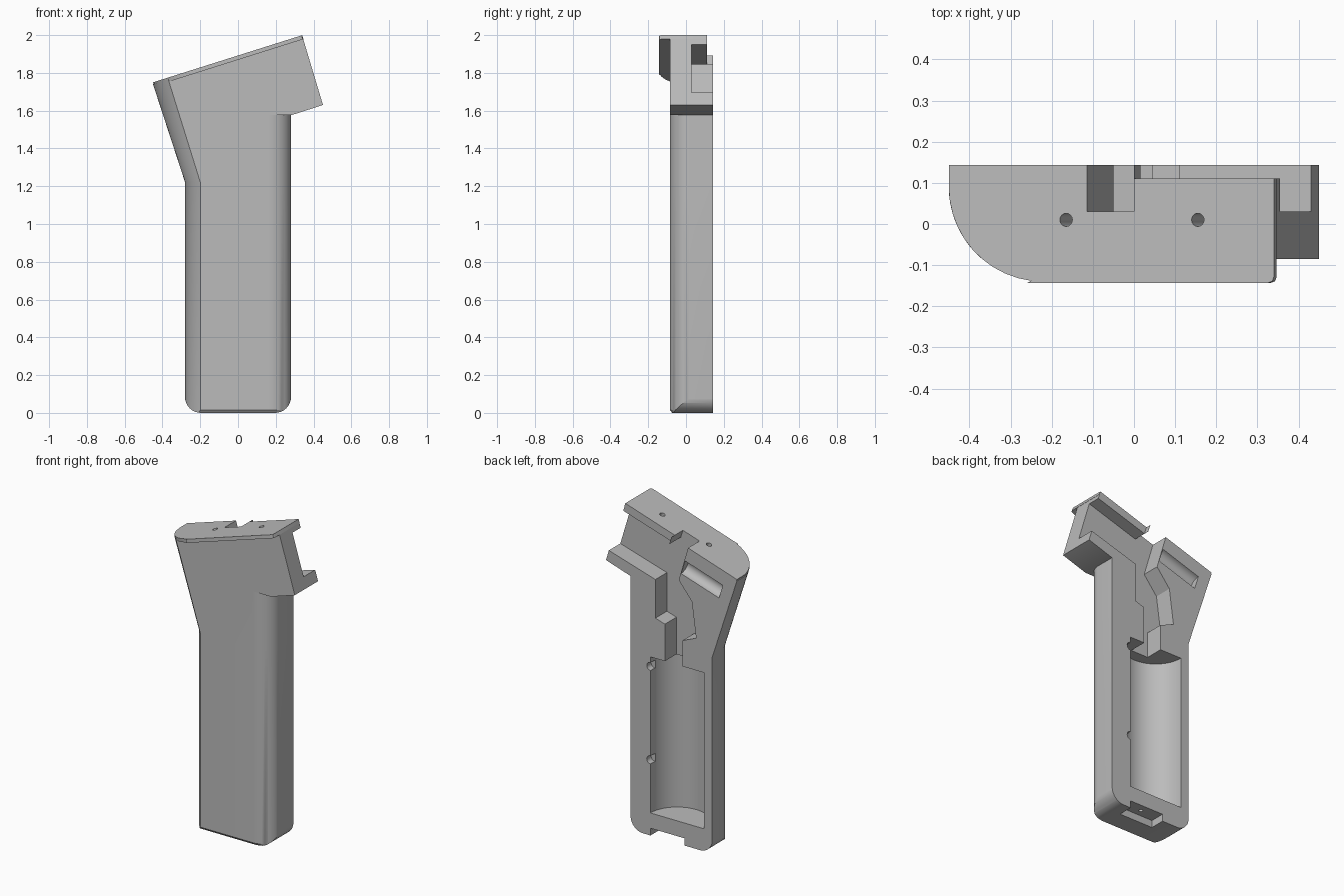
import bpy, bmesh
from math import sin, cos, pi, atan2, sqrt
from mathutils import Vector, Matrix

cube = bpy.data.objects.get("Cube")
if cube:
    bpy.data.objects.remove(cube, do_unlink=True)

BACK, FRONT = 0.143, -0.085
SLOPE = 0.316                                   # rise of the tilted top
TILT = atan2(SLOPE, 1)
TOP_LEFT = Vector((-0.45, 0, 1.75))

grey = bpy.data.materials.new("grey_plastic")
grey.use_nodes = True
grey.diffuse_color = (0.5, 0.5, 0.5, 1)
grey.node_tree.nodes["Principled BSDF"].inputs["Base Color"].default_value = (0.5, 0.5, 0.5, 1)


def loft(name, rings):
    """Closed solid through rings that have equal point counts."""
    bm = bmesh.new()
    loops = [[bm.verts.new(p) for p in ring] for ring in rings]
    n = len(loops[0])
    for a, b in zip(loops, loops[1:]):
        for i in range(n):
            j = (i + 1) % n
            bm.faces.new((a[i], a[j], b[j], b[i]))
    bm.faces.new(loops[0])
    bm.faces.new(loops[-1])
    bmesh.ops.recalc_face_normals(bm, faces=bm.faces)
    mesh = bpy.data.meshes.new(name)
    bm.to_mesh(mesh)
    bm.free()
    mesh.materials.append(grey)
    obj = bpy.data.objects.new(name, mesh)
    bpy.context.collection.objects.link(obj)
    return obj


def prism(name, outline, y0, y1):
    """Outline in x and z, pushed along y."""
    return loft(name, [[(x, y, z) for x, z in outline] for y in (y0, y1)])


def rod(name, start, end, radius, sides=24):
    start, end = Vector(start), Vector(end)
    turn = (end - start).to_track_quat('Z', 'Y').to_matrix()
    circle = [turn @ Vector((radius * cos(2 * pi * i / sides), radius * sin(2 * pi * i / sides), 0))
              for i in range(sides)]
    return loft(name, [[c + p for c in circle] for p in (start, end)])


def combine(target, tool, operation):
    """Boolean the tool into the target, then drop the tool."""
    tool.hide_render = True
    mod = target.modifiers.new(operation, 'BOOLEAN')
    mod.operation, mod.object, mod.solver = operation, tool, 'EXACT'
    bpy.context.view_layer.objects.active = target
    bpy.ops.object.modifier_apply(modifier=mod.name)
    bpy.data.objects.remove(tool, do_unlink=True)


def left_arc(x_left, y_end, steps=10):
    """Rounded front-left corner, cut off at y_end."""
    r, cy = 0.23, 0.09
    last = atan2(cy - y_end, sqrt(r * r - (cy - y_end) ** 2))
    return [(x_left + r - r * cos(last * i / steps), cy - r * sin(last * i / steps))
            for i in range(steps + 1)]


def section(x_left, front=FRONT):
    """Grip cross-section in x and y."""
    right = [(0.16 + 0.12 * sin(pi / 2 * i / 10), 0.015 + (front - 0.015) * cos(pi / 2 * i / 10))
             for i in range(11)]
    return [(x_left, BACK)] + left_arc(x_left, front) + right + [(0.28, BACK)]


# Grip, leaning outwards on the left above the bend
top_ring = [(x, y, TOP_LEFT.z - 0.01 + (x - TOP_LEFT.x) * SLOPE) for x, y in section(-0.45)]
rings = [[(x, y, z) for x, y in section(-0.28, f)]
         for z, f in ((0, -0.073), (0.015, FRONT), (1.22, FRONT))]
shell = loft("handle_shell", rings + [top_ring])

# Rounded lower corners
corner = 0.085
rounded = [(0.8, 2.5), (-0.8, 2.5), (-0.8, 1.0), (-0.281, 1.0)]
for cx, a0 in ((-0.281 + corner, pi), (0.281 - corner, 1.5 * pi)):
    rounded += [(cx + corner * cos(a0 + pi / 2 * i / 8), corner + corner * sin(a0 + pi / 2 * i / 8))
                for i in range(9)]
rounded += [(0.281, 1.0), (0.8, 1.0)]
combine(shell, prism("corner_limit", rounded, -0.5, 0.5), 'INTERSECT')

# Square head block on the right
head = [(0.16, 1.577), (0.285, 1.577), (0.45, 1.63), (0.342, 1.99), (0.0, 1.882), (0.1, 1.7)]
combine(shell, prism("head_block", head, FRONT, BACK), 'UNION')

# Top flange with the rounded corner
length = 0.79 / cos(TILT)
plan = [(0.0, BACK)] + [((x + 0.45) / cos(TILT), y) for x, y in left_arc(-0.45, -0.138)]
plan += [(0.2, -0.143), (length - 0.015, -0.143), (length - 0.004, -0.139),
         (length, -0.128), (length, BACK)]
to_world = Matrix.Translation(TOP_LEFT) @ Matrix.Rotation(-TILT, 4, 'Y')
flange = loft("flange", [[to_world @ Vector((u, y, w)) for u, y in plan] for w in (-0.022, 0)])
combine(shell, flange, 'UNION')

# Mechanism pocket, slot and wire channel
pocket = [(0.53, 1.725), (0.11, 1.60), (0.11, 1.36), (0.045, 1.34), (0.045, 1.05),
          (-0.075, 1.05), (-0.075, 1.27), (-0.17, 1.31), (-0.14, 1.53), (-0.05, 1.64),
          (-0.13, 1.91), (-0.015, 1.94), (0.015, 1.845), (0.47, 1.985)]
combine(shell, prism("pocket", pocket, 0.03, 0.4), 'DIFFERENCE')
strip = [(-0.015, 1.94), (0.03, 1.8), (0.5, 1.95), (0.4, 2.1)]
combine(shell, prism("ledge_step", strip, 0.11, 0.4), 'DIFFERENCE')

# Battery bay
combine(shell, rod("battery_bay", (-0.04, BACK, 0.14), (-0.04, BACK, 1.11), 0.185, 48), 'DIFFERENCE')

# Side recess next to the slot
combine(shell, rod("side_recess", (-0.34, BACK, 1.645), (-0.08, BACK, 1.727), 0.045), 'DIFFERENCE')

# Wire notches beside the battery bay
for z in (0.47, 1.05):
    combine(shell, rod("wire_notch", (0.145, 0.1, z), (0.145, 0.3, z), 0.025, 16), 'DIFFERENCE')

# Notch and screw hole in the base
base = [(-0.09, -0.1), (0.144, -0.1), (0.144, 0.045), (-0.09, 0.045)]
combine(shell, prism("base_notch", base, 0.05, 0.4), 'DIFFERENCE')
combine(shell, rod("base_hole", (0.03, 0.095, -0.05), (0.03, 0.095, 0.12), 0.012, 16), 'DIFFERENCE')

# Screw holes in the top
down = Vector((sin(TILT), 0, -cos(TILT)))
for x in (-0.165, 0.155):
    p = Vector((x, 0.01, TOP_LEFT.z + (x - TOP_LEFT.x) * SLOPE))
    combine(shell, rod("screw_hole", p - down * 0.05, p + down * 0.12, 0.016, 16), 'DIFFERENCE')

# Smooth curves, keep edges sharp
bpy.ops.object.select_all(action='DESELECT')
shell.select_set(True)
bpy.context.view_layer.objects.active = shell
bpy.ops.object.shade_smooth_by_angle(angle=0.5)
